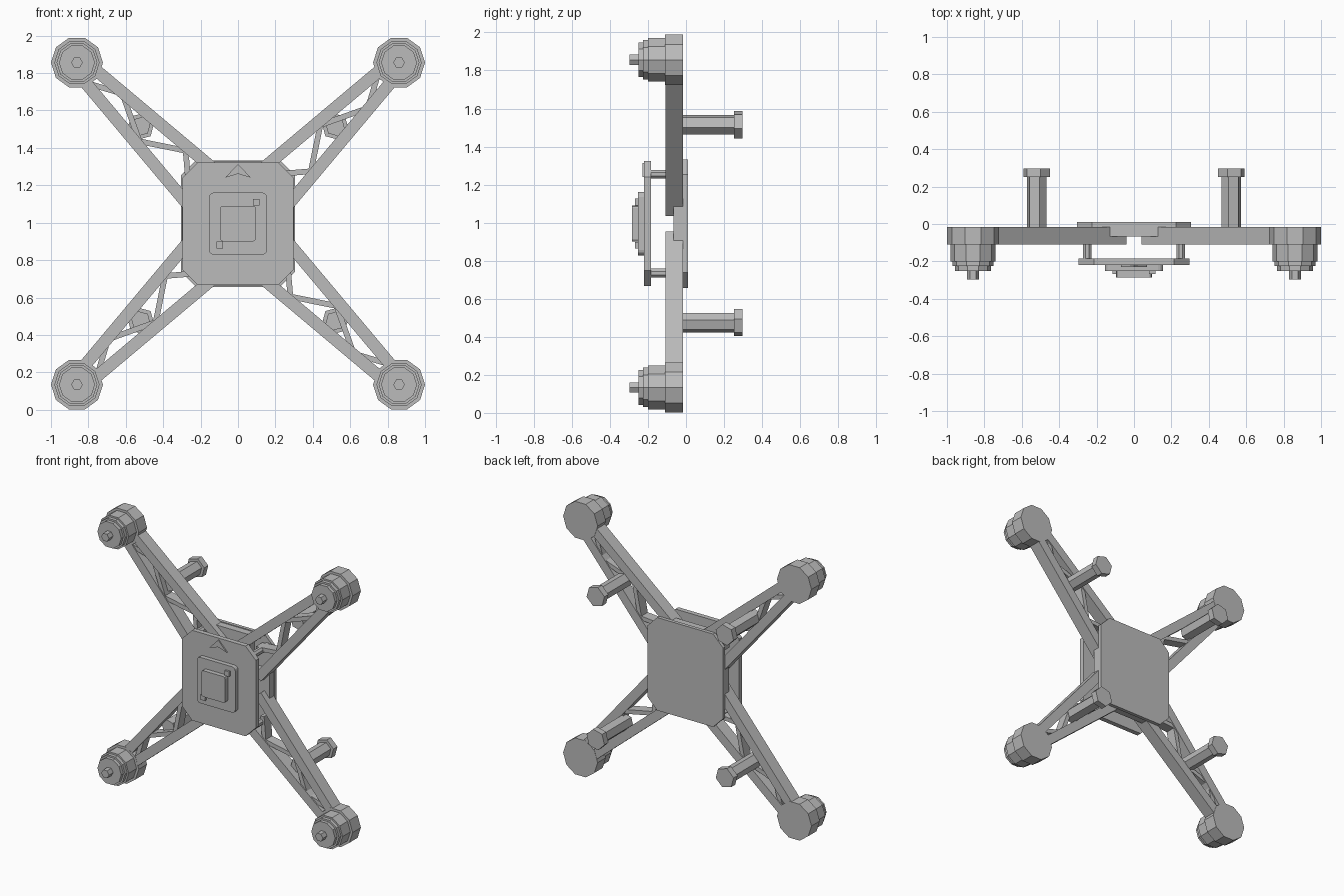
import bpy, bmesh, math

if "Cube" in bpy.data.objects:
    bpy.data.objects.remove(bpy.data.objects["Cube"], do_unlink=True)

ZC = 0.995  # height of the frame centre

grey = bpy.data.materials.new("plain_grey")
grey.use_nodes = True
colour = (0.5, 0.5, 0.5, 1)
grey.diffuse_color = colour
grey.node_tree.nodes["Principled BSDF"].inputs["Base Color"].default_value = colour


def prisms(name, parts):
    """One object from (outline in x/z about the centre, front y, back y) parts."""
    bm = bmesh.new()
    for outline, y0, y1 in parts:
        front = bm.faces.new([bm.verts.new((x, y0, z + ZC)) for x, z in outline])
        out = bmesh.ops.extrude_face_region(bm, geom=[front], use_keep_orig=True)
        moved = [v for v in out["geom"] if isinstance(v, bmesh.types.BMVert)]
        bmesh.ops.translate(bm, verts=moved, vec=(0, y1 - y0, 0))
    bmesh.ops.recalc_face_normals(bm, faces=bm.faces)
    mesh = bpy.data.meshes.new(name)
    bm.to_mesh(mesh)
    bm.free()
    mesh.materials.append(grey)
    obj = bpy.data.objects.new(name, mesh)
    bpy.context.collection.objects.link(obj)
    return obj


def ngon(cx, cz, r, n, turn=0.0):
    angles = [turn + math.tau * i / n for i in range(n)]
    return [(cx + r * math.cos(a), cz + r * math.sin(a)) for a in angles]


def plate(hx, hz, cut=0.0, steps=1, cx=0, cz=0):
    """Rectangle with chamfered (one step) or rounded corners."""
    if not cut:
        return [(cx + sx * hx, cz + sz * hz) for sx, sz in ((1, 1), (-1, 1), (-1, -1), (1, -1))]
    pts = []
    for q, (sx, sz) in enumerate(((1, 1), (-1, 1), (-1, -1), (1, -1))):
        for i in range(steps + 1):
            a = (q + i / steps) * math.pi / 2
            pts.append((cx + sx * (hx - cut) + cut * math.cos(a),
                        cz + sz * (hz - cut) + cut * math.sin(a)))
    return pts


def bar(a, b, width):
    dx, dz = b[0] - a[0], b[1] - a[1]
    k = width / 2 / math.hypot(dx, dz)
    nx, nz = -dz * k, dx * k
    return [(a[0] + nx, a[1] + nz), (b[0] + nx, b[1] + nz),
            (b[0] - nx, b[1] - nz), (a[0] - nx, a[1] - nz)]


def quarter(p, k):
    """Turn a point clockwise by k quarter turns."""
    for _ in range(k):
        p = (p[1], -p[0])
    return p


# Arms, motors and landing legs, repeated around the centre
rail_out, rail_in = (-0.81, 0.863), (-0.062, 0.235)
zigzag = [(-0.81, 0.752), (-0.618, 0.695), (-0.527, 0.44), (-0.28, 0.39), (-0.265, 0.215)]
stages = [(0.139, -0.015, -0.11), (0.121, -0.11, -0.2),
          (0.109, -0.2, -0.225), (0.096, -0.225, -0.25)]

for k, corner in enumerate(("upper_right", "upper_left", "lower_left", "lower_right")):
    rails = [(rail_out, rail_in), tuple((-z, -x) for x, z in (rail_out, rail_in))]
    prisms(corner + "_arm_rails",
           [(bar(quarter(a, k), quarter(b, k), 0.065), -0.109, -0.017) for a, b in rails])
    prisms(corner + "_arm_struts",
           [(bar(quarter(a, k), quarter(b, k), 0.03), -0.1, -0.026)
            for a, b in zip(zigzag, zigzag[1:])])

    mx, mz = quarter((-0.861, 0.861), k)
    prisms(corner + "_motor", [(ngon(mx, mz, r, 10), y0, y1) for r, y0, y1 in stages])
    prisms(corner + "_motor_shaft", [(ngon(mx, mz, 0.031, 6), -0.25, -0.298)])

    lx, lz = quarter((-0.52, 0.52), k)
    turn = math.atan2(lz, lx)
    prisms(corner + "_leg", [(ngon(lx, lz, 0.053, 6, turn), -0.06, 0.252)])
    prisms(corner + "_foot", [(ngon(lx, lz, 0.0745, 6, turn), 0.252, 0.298)])

# Central body
prisms("back_plate", [(plate(0.305, 0.338, 0.08), -0.015, 0.01)])
prisms("hub_block", [(plate(0.145, 0.332), -0.067, -0.01),
                     (plate(0.3, 0.1), -0.067, -0.01)])
prisms("front_plate", [(plate(0.297, 0.328, 0.082), -0.22, -0.185)])
prisms("standoffs", [(ngon(sx * 0.25, sz * 0.26, 0.025, 8, math.pi / 8), -0.19, -0.012)
                     for sx in (-1, 1) for sz in (-1, 1)])

# Circuit stack and direction arrow on the front plate
prisms("circuit_board", [(plate(0.155, 0.167, 0.028, 3), -0.252, -0.22)])
prisms("processor", [(plate(0.095, 0.095, 0.014, 2), -0.285, -0.252)])
prisms("small_chips", [(plate(0.018, 0.018, cx=s * 0.097, cz=s * 0.114), -0.268, -0.252)
                       for s in (-1, 1)])
prisms("direction_arrow", [([(0, 0.318), (-0.07, 0.245), (0, 0.266), (0.07, 0.245)],
                            -0.229, -0.22)])
